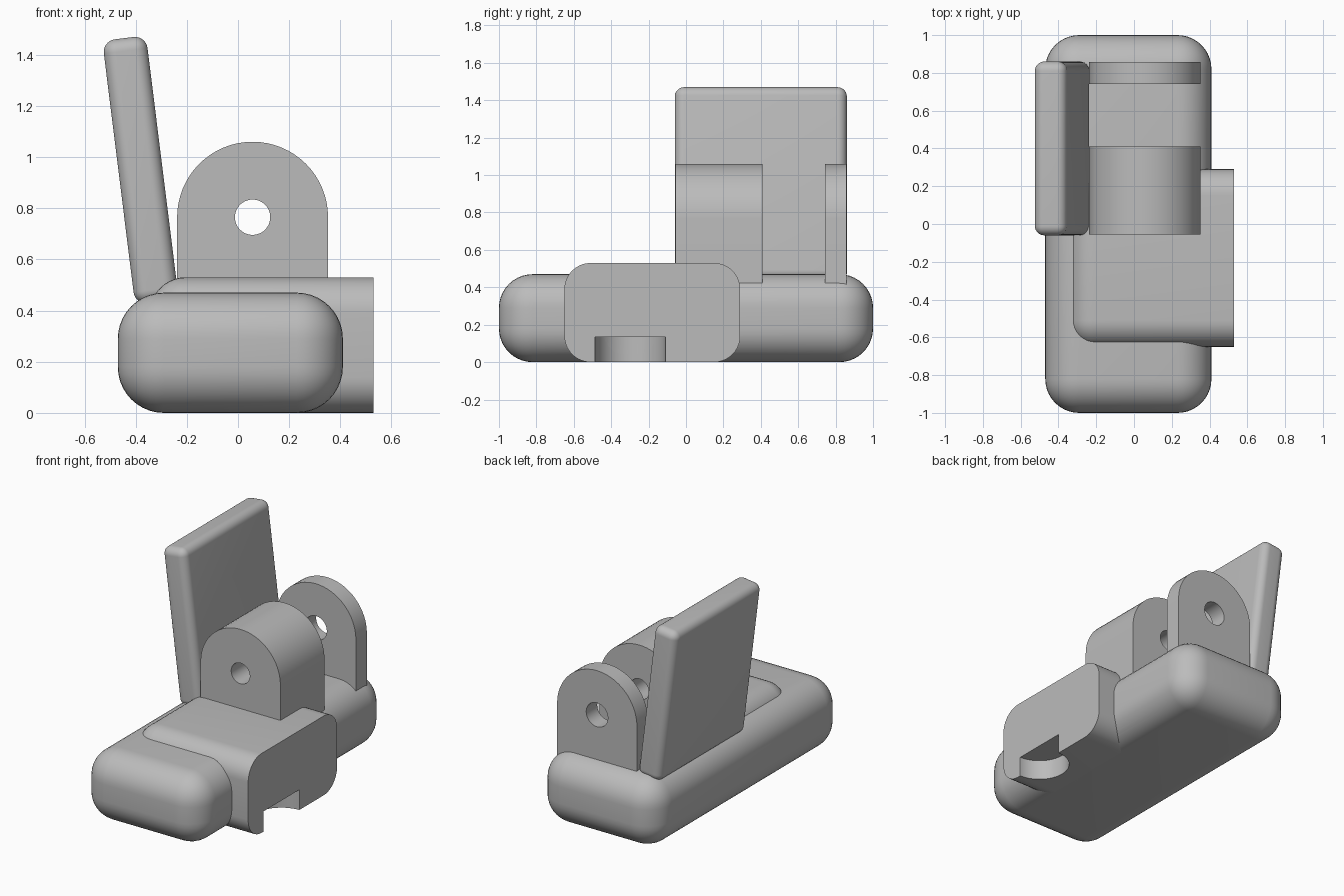
import bpy, bmesh, math
from mathutils import Matrix

if "Cube" in bpy.data.objects:
    bpy.data.objects.remove(bpy.data.objects["Cube"], do_unlink=True)

grey = bpy.data.materials.new("plain grey")
grey.use_nodes = True
grey.diffuse_color = (0.5, 0.5, 0.5, 1)
grey.node_tree.nodes["Principled BSDF"].inputs["Base Color"].default_value = (0.5, 0.5, 0.5, 1)


def finish(bm, name):
    bmesh.ops.recalc_face_normals(bm, faces=bm.faces)
    mesh = bpy.data.meshes.new(name)
    bm.to_mesh(mesh)
    bm.free()
    mesh.materials.append(grey)
    obj = bpy.data.objects.new(name, mesh)
    bpy.context.collection.objects.link(obj)
    return obj


def rounded_box(name, low, high, radius, open_end=False):
    """Box between two corners; open_end keeps the +x end square."""
    bm = bmesh.new()
    bmesh.ops.create_cube(bm, size=1)
    for v in bm.verts:
        v.co = [(a + b) / 2 + c * (b - a) for a, b, c in zip(low, high, v.co)]
    edges = [e for e in bm.edges
             if not (open_end and all(v.co.x > high[0] - 0.001 for v in e.verts))]
    bmesh.ops.bevel(bm, geom=edges, offset=radius, segments=10, profile=0.5, affect='EDGES')
    return finish(bm, name)


def cylinder(name, centre, radius, depth, along_y=False):
    bm = bmesh.new()
    turn = Matrix.Rotation(math.pi / 2, 4, 'X') if along_y else Matrix.Identity(4)
    bmesh.ops.create_cone(bm, cap_ends=True, segments=64, radius1=radius, radius2=radius,
                          depth=depth, matrix=Matrix.Translation(centre) @ turn)
    return finish(bm, name)


def cut(obj, cutter):
    mod = obj.modifiers.new("cut", 'BOOLEAN')
    mod.operation, mod.solver, mod.object = 'DIFFERENCE', 'EXACT', cutter
    bpy.context.view_layer.objects.active = obj
    bpy.ops.object.modifier_apply(modifier=mod.name)


def lug(name, y0, y1, hole):
    """Round-topped bracket with a pin hole through it."""
    cx, cz, r, foot = 0.057, 0.765, 0.295, 0.3
    outline = [(cx - r, foot), (cx + r, foot)]
    outline += [(cx + r * math.cos(a), cz + r * math.sin(a))
                for a in (math.pi * i / 32 for i in range(33))]
    bm = bmesh.new()
    face = bm.faces.new([bm.verts.new((x, y0, z)) for x, z in outline])
    side = bmesh.ops.extrude_face_region(bm, geom=[face])["geom"]
    bmesh.ops.translate(bm, vec=(0, y1 - y0, 0),
                        verts=[g for g in side if isinstance(g, bmesh.types.BMVert)])
    obj = finish(bm, name)
    pin = cylinder("pin_cutter", (cx, (y0 + y1) / 2, cz), hole, 1, True)
    cut(obj, pin)
    bpy.data.objects.remove(pin, do_unlink=True)
    return obj


# Body and the block that crosses it
base = rounded_box("base", (-0.47, -1, 0), (0.41, 1, 0.47), 0.18)
block = rounded_box("cross_block", (-0.345, -0.65, 0), (0.53, 0.29, 0.53), 0.14, True)

# Half-round recess under the open end of the block
recess = cylinder("recess_cutter", (0.53, -0.298, 0), 0.188, 0.27)
for part in (base, block):
    cut(part, recess)
bpy.data.objects.remove(recess, do_unlink=True)

# Two hinge lugs
front_lug = lug("front_lug", -0.055, 0.41, 0.069)
rear_lug = lug("rear_lug", 0.742, 0.858, 0.08)

# Leaning back plate
plate = rounded_box("leaning_plate", (-0.086, -0.46, -0.52), (0.086, 0.46, 0.52), 0.05)
plate.data.transform(Matrix.Translation((-0.381, 0.4, 0.949))
                     @ Matrix.Rotation(math.radians(-7.1), 4, 'Y'))

# Smooth shading with crisp edges
bpy.ops.object.select_all(action='DESELECT')
for part in (base, block, front_lug, rear_lug, plate):
    part.select_set(True)
bpy.context.view_layer.objects.active = base
bpy.ops.object.shade_smooth_by_angle(angle=math.radians(35))
